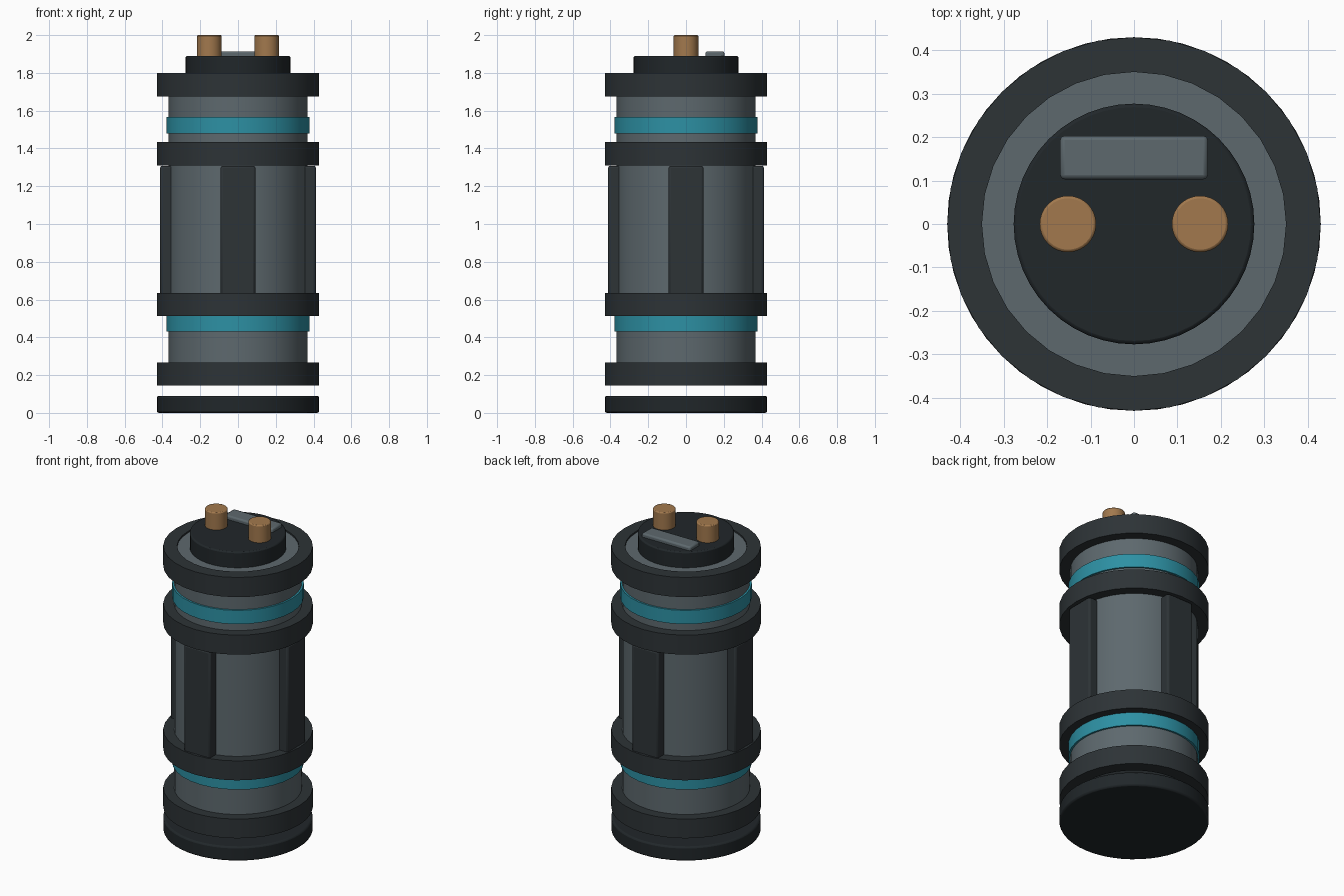
import bpy
from math import cos, sin, pi, radians

if "Cube" in bpy.data.objects:
    bpy.data.objects.remove(bpy.data.objects["Cube"])


def material(name, rgb):
    m = bpy.data.materials.new(name)
    m.diffuse_color = (*rgb, 1)
    m.use_nodes = True
    m.node_tree.nodes["Principled BSDF"].inputs["Base Color"].default_value = m.diffuse_color
    return m


GREY = material("grey_metal", (0.11, 0.14, 0.155))
DARK = material("dark_rubber", (0.026, 0.033, 0.037))
BLACK = material("black_cap", (0.015, 0.020, 0.023))
TEAL = material("teal_band", (0.026, 0.28, 0.37))
COPPER = material("copper", (0.36, 0.19, 0.075))


def finish(ob, name, mat, bevel=0.0):
    ob.name = name
    ob.data.materials.append(mat)
    if bevel:
        b = ob.modifiers.new("bevel", "BEVEL")
        b.width = bevel
        b.segments = 2
        b.limit_method = 'ANGLE'
        b.angle_limit = radians(40)
    bpy.ops.object.select_all(action='DESELECT')
    ob.select_set(True)
    bpy.context.view_layer.objects.active = ob
    bpy.ops.object.shade_smooth_by_angle(angle=radians(35))
    return ob


def cylinder(name, r, z0, z1, mat, x=0, y=0, sides=48, bevel=0.0):
    bpy.ops.mesh.primitive_cylinder_add(vertices=sides, radius=r, depth=z1 - z0,
                                        location=(x, y, (z0 + z1) / 2))
    return finish(bpy.context.object, name, mat, bevel)


def box(name, size, loc, mat, angle=0, bevel=0.01):
    bpy.ops.mesh.primitive_cube_add(size=1, location=loc, rotation=(0, 0, angle))
    ob = bpy.context.object
    ob.scale = size
    bpy.ops.object.transform_apply(location=False, rotation=False, scale=True)
    return finish(ob, name, mat, bevel)


def tube(name, r_in, r_out, z0, z1, mat, sides=32):
    profile = [(r_in, z0), (r_out, z0), (r_out, z1), (r_in, z1)]
    verts = [(r * cos(2 * pi * i / sides), r * sin(2 * pi * i / sides), z)
             for i in range(sides) for r, z in profile]
    faces = []
    for i in range(sides):
        a, b = 4 * i, 4 * ((i + 1) % sides)
        for k in range(4):
            n = (k + 1) % 4
            faces.append((a + k, b + k, b + n, a + n))
    me = bpy.data.meshes.new(name)
    me.from_pydata(verts, [], faces)
    ob = bpy.data.objects.new(name, me)
    bpy.context.collection.objects.link(ob)
    return finish(ob, name, mat)


# Separate base disc and main canister
cylinder("base_disc", 0.43, 0.0, 0.09, BLACK, bevel=0.01)
cylinder("body", 0.367, 0.155, 1.79, GREY)

# Protective collars
for i, (z0, z1) in enumerate([(0.145, 0.267), (0.513, 0.636), (1.31, 1.434), (1.675, 1.80)]):
    tube(f"collar_{i + 1}", 0.35, 0.43, z0, z1, DARK)

# Coloured bands
tube("lower_band", 0.35, 0.379, 0.43, 0.517, TEAL)
tube("upper_band", 0.35, 0.379, 1.48, 1.567, TEAL)

# Four grip ribs around the middle
for i in range(4):
    a = i * pi / 2
    box(f"grip_rib_{i + 1}", (0.08, 0.185, 0.688),
        (0.373 * cos(a), 0.373 * sin(a), 0.964), DARK, a, 0.012)

# Top cap, terminals and label plate
cylinder("top_cap", 0.277, 1.77, 1.89, BLACK, bevel=0.008)
for side, x in (("left", -0.152), ("right", 0.152)):
    cylinder(f"{side}_terminal", 0.065, 1.86, 2.0, COPPER, x=x, sides=32, bevel=0.006)
box("top_plate", (0.34, 0.1, 0.04), (0, 0.153, 1.894), GREY, bevel=0.01)
